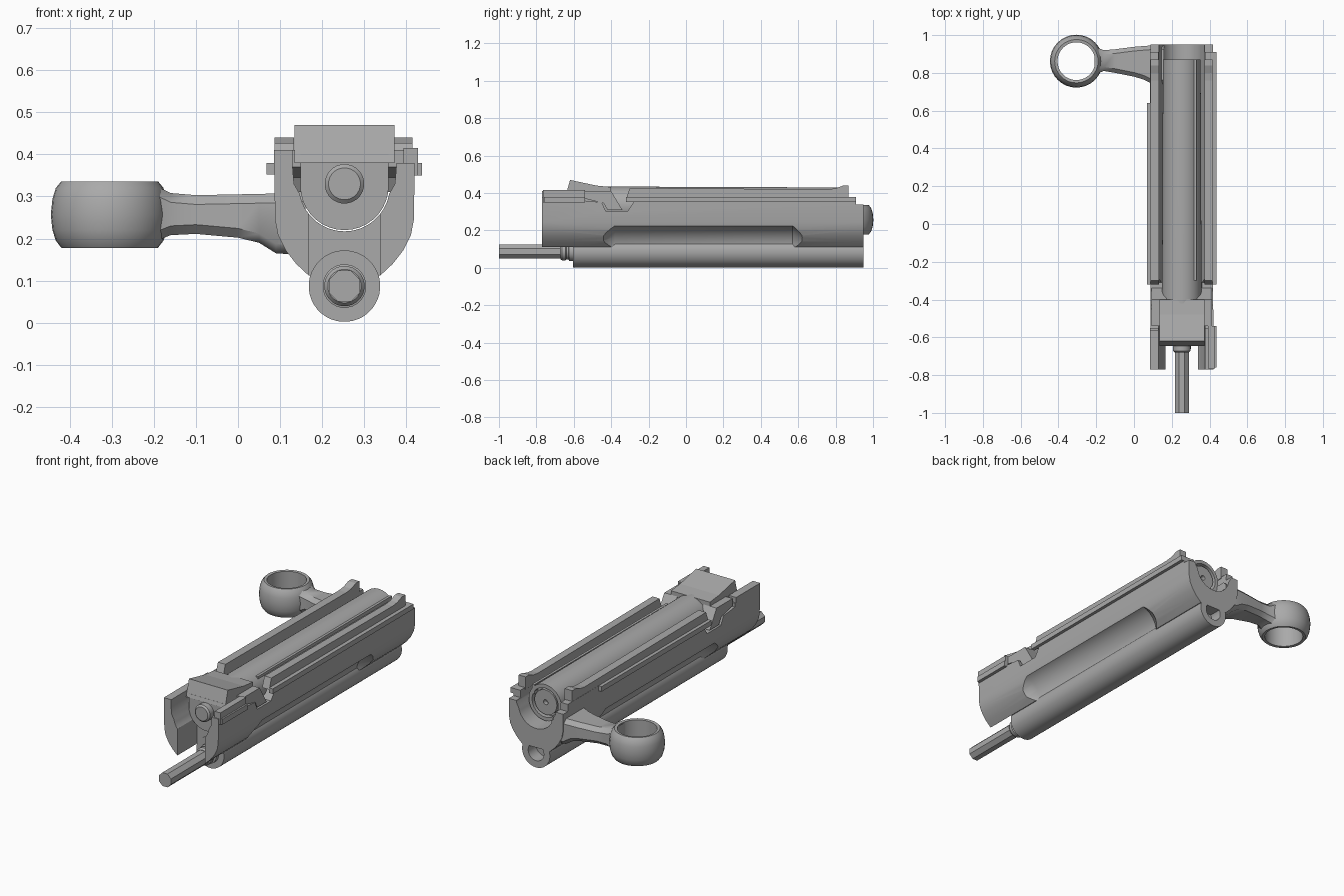
import bpy, bmesh, math
from mathutils import Vector

if "Cube" in bpy.data.objects:
    bpy.data.objects.remove(bpy.data.objects["Cube"])

steel = bpy.data.materials.new("grey_steel")
steel.use_nodes = True
GREY = (0.4, 0.4, 0.4, 1)
steel.diffuse_color = GREY
steel.node_tree.nodes["Principled BSDF"].inputs["Base Color"].default_value = GREY
CX = 0.253      # shared centre line of body, bolt and tube
BOLT_Z = 0.33
TUBE_Z = 0.087


def loft(name, rings, closed=False):
    """Skin a list of rings; cap the ends unless the loop is closed."""
    bm = bmesh.new()
    vs = [[bm.verts.new(p) for p in r] for r in rings]
    n = len(vs[0])
    for i in range(len(vs) if closed else len(vs) - 1):
        a, b = vs[i], vs[(i + 1) % len(vs)]
        for j in range(n):
            k = (j + 1) % n
            bm.faces.new((a[j], a[k], b[k], b[j]))
    if not closed:
        bm.faces.new(vs[0])
        bm.faces.new(vs[-1])
    bmesh.ops.recalc_face_normals(bm, faces=bm.faces)
    me = bpy.data.meshes.new(name)
    bm.to_mesh(me)
    bm.free()
    me.materials.append(steel)
    ob = bpy.data.objects.new(name, me)
    bpy.context.collection.objects.link(ob)
    return ob


def prism_y(name, pts, y0, y1):
    return loft(name, [[(x, y, z) for x, z in pts] for y in (y0, y1)])


def prism_x(name, pts, x0, x1):
    return loft(name, [[(x, y, z) for y, z in pts] for x in (x0, x1)])


def box(name, x0, x1, y0, y1, z0, z1):
    return prism_y(name, [(x0, z0), (x1, z0), (x1, z1), (x0, z1)], y0, y1)


def turned(name, x, z, profile, sides=32):
    """Solid of revolution about a lengthwise axis; profile is (y, radius)."""
    step = 2 * math.pi / sides
    return loft(name, [[(x + r * math.cos((i + .5) * step), y, z + r * math.sin((i + .5) * step))
                        for i in range(sides)] for y, r in profile])


def cut(target, cutter):
    m = target.modifiers.new("cut", "BOOLEAN")
    m.operation, m.solver, m.object = "DIFFERENCE", "EXACT", cutter
    bpy.ops.object.select_all(action="DESELECT")
    bpy.context.view_layer.objects.active = target
    target.select_set(True)
    bpy.ops.object.modifier_apply(modifier=m.name)
    bpy.data.objects.remove(cutter)


def smooth(ob, angle=32):
    bpy.ops.object.select_all(action="DESELECT")
    bpy.context.view_layer.objects.active = ob
    ob.select_set(True)
    bpy.ops.object.shade_smooth_by_angle(angle=math.radians(angle))


# Carrier body: U-shaped trough, right half mirrored about the centre line
outer = [(.085, .112), (.115, .14), (.14, .172), (.158, .208), (.165, .245), (.167, .38)]
inner = [(.124, .38), (.12, .33)] + [(.108 * math.cos(a), .325 - .108 * math.sin(a))
                                     for a in [math.radians(10 + 10 * i) for i in range(8)]]
half = outer + inner
profile = [(CX + x, z) for x, z in half] + [(CX, .217)]
profile += [(CX - x, z) for x, z in reversed(half)]
body = prism_y("carrier_body", profile, -.77, .95)

# Open slot below the trough at the front, and lower rear edge
cut(body, box("slot_cutter", CX - .085, CX + .085, -.9, -.6, 0, .3))
cut(body, box("rear_cutter", 0, .5, .91, 1, .34, .5))
# Slanted lug windows through both walls
cut(body, prism_x("window_cutter", [(-.55, .5), (-.55, .36), (-.45, .35), (-.43, .305),
                                    (-.31, .305), (-.28, .35), (-.32, .5)], 0, .5))
# Long scallops along both lower flanks
for s in (-1, 1):
    cut(body, turned("scallop_cutter", CX + s * .195, .108,
                     [(-.47, .03), (-.44, .085), (-.38, .122), (.57, .122), (.62, .085), (.66, .03)]))
smooth(body)

# Lower tube with a shallow bore at the back
tube = turned("lower_tube", CX, TUBE_Z, [(-.605, .085), (.95, .085)], 40)
cut(tube, turned("bore_cutter", CX, TUBE_Z, [(.88, .048), (1, .048)]))
smooth(tube)

# Guide rod with collars
turned("guide_rod", CX, TUBE_Z, [(-1, .04), (-.5, .04)], 8)
smooth(turned("rod_collar", CX, TUBE_Z, [(-.672, .04), (-.662, .048), (-.645, .048), (-.64, .042),
                                         (-.628, .042), (-.625, .052), (-.6, .052)], 24))

# Round bolt with a recessed rear face
bolt = turned("bolt", CX, BOLT_Z, [(-.6, .1), (-.4, .105), (.87, .1)], 40)
cut(bolt, turned("rear_recess_cutter", CX, BOLT_Z, [(.84, .08), (1, .08)]))
smooth(bolt)
disc = turned("rear_disc", CX, BOLT_Z, [(.8, .068), (.865, .068)])
cut(disc, turned("disc_hole_cutter", CX, BOLT_Z, [(.83, .014), (1, .014)], 16))
smooth(disc)

# Bolt head: U-shaped block, sloping wedge, side lugs and nose
u_shape = [(CX - .105, .4)] + [(CX - .105 * math.cos(a), .325 - .105 * math.sin(a))
                               for a in [math.pi * i / 18 for i in range(19)]] + [(CX + .105, .4)]
smooth(prism_y("bolt_head", u_shape, -.64, -.4))
prism_x("head_wedge", [(-.62, .47), (-.645, .38), (-.40, .38), (-.40, .432), (-.48, .44)],
        CX - .119, CX + .119)
for side, s in (("right", -1), ("left", 1)):
    prism_x(side + "_lug", [(-.54, .41), (-.54, .37), (-.44, .345), (-.42, .31), (-.34, .31),
                            (-.37, .36), (-.40, .41)], *sorted((CX + s * .08, CX + s * .16)))
smooth(turned("bolt_nose", CX, BOLT_Z, [(-.68, .038), (-.672, .047), (-.6, .047)], 24))

# Raised front walls
box("right_front_wall", .085, .13, -.77, -.56, .37, .41)
box("left_front_wall", .393, .428, -.765, -.54, .35, .415)
box("left_front_step", .42, .437, -.76, -.54, .35, .38)

# Side rails
box("right_side_rail", .068, .09, -.32, .64, .352, .38)
box("left_side_rail", .415, .437, -.32, .91, .352, .38)

# Top bars rising from the walls, with a tip at the back
for side, x0, x1 in (("right", .087, .133), ("left", .372, .415)):
    prism_x(side + "_top_bar", [(-.32, .37), (.87, .37), (.87, .44), (.84, .44), (.80, .425),
                                (.76, .42), (-.3, .427)], x0, x1)
# Narrow guide strip beside the bolt
box("guide_strip", .318, .332, -.3, .87, .36, .412)

# Handle arm: chamfered sections swept sideways (x, y0, y1, z0, z1)
sections = [(.16, .74, .945, .16, .31), (.09, .745, .945, .165, .307), (.05, .765, .942, .19, .306),
            (0, .78, .938, .202, .305), (-.1, .80, .925, .211, .303), (-.16, .81, .92, .208, .308),
            (-.185, .80, .93, .198, .32), (-.21, .795, .935, .19, .33)]
rings = []
for x, y0, y1, z0, z1 in sections:
    c = .022
    rings.append([(x, y0 + c, z0), (x, y1 - c, z0), (x, y1, z0 + c), (x, y1, z1 - c),
                  (x, y1 - c, z1), (x, y0 + c, z1), (x, y0, z1 - c), (x, y0, z0 + c)])
smooth(loft("handle_arm", rings), 40)

# Handle ring: barrel-shaped outside with a straight hole
section = [(.1, .18), (.115, .178), (.128, .195), (.136, .22), (.14, .257), (.136, .294),
           (.128, .32), (.115, .336), (.1, .334)]
ring = [[(-.305 + r * math.cos(a), .862 + r * math.sin(a), z) for r, z in section]
        for a in [math.tau * i / 32 for i in range(32)]]
smooth(loft("handle_ring", ring, closed=True), 30)
